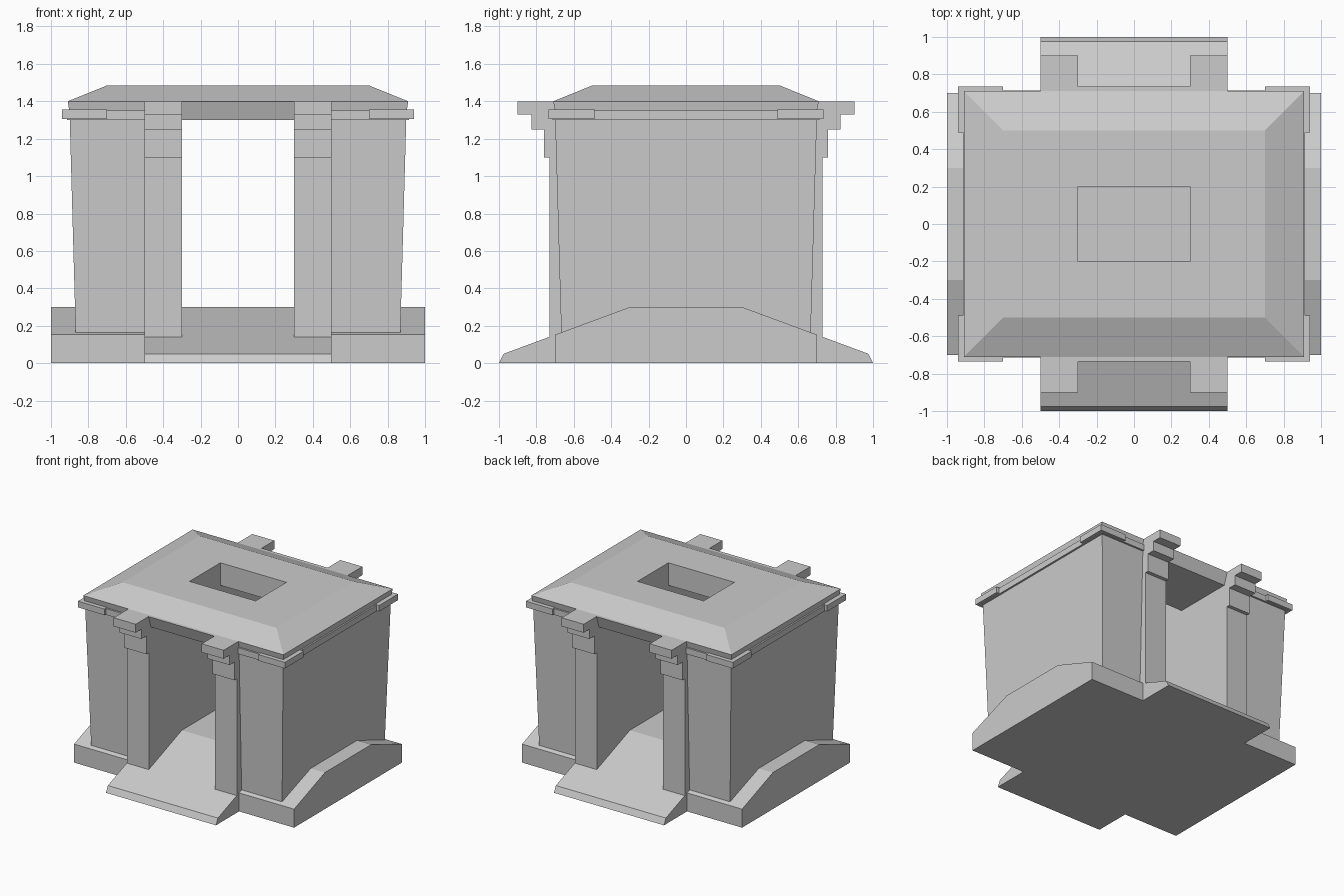
import bpy

if "Cube" in bpy.data.objects:
    bpy.data.objects.remove(bpy.data.objects["Cube"])


def make(name, verts, faces):
    me = bpy.data.meshes.new(name)
    me.from_pydata(verts, [], faces)
    me.update()
    ob = bpy.data.objects.new(name, me)
    bpy.context.collection.objects.link(ob)
    return ob


def rings(name, levels, closed=False):
    """Stack of rectangles (x0, x1, y0, y1, z); capped, or closed into a frame."""
    verts, faces, n = [], [], len(levels)
    for x0, x1, y0, y1, z in levels:
        verts += [(x0, y0, z), (x1, y0, z), (x1, y1, z), (x0, y1, z)]
    for i in range(n if closed else n - 1):
        a, b = i * 4, (i + 1) % n * 4
        for k in range(4):
            j = (k + 1) % 4
            faces.append((a + k, a + j, b + j, b + k))
    if not closed:
        t = n * 4 - 4
        faces += [(3, 2, 1, 0), (t, t + 1, t + 2, t + 3)]
    return make(name, verts, faces)


def box(name, x0, x1, y0, y1, z0, z1):
    return rings(name, [(x0, x1, y0, y1, z0), (x0, x1, y0, y1, z1)])


def extrude_x(name, half, x0, x1):
    """Extrude a y-symmetric profile along x; half lists the +y side, bottom up."""
    prof = half + [(-y, z) for y, z in reversed(half)]
    n = len(prof)
    verts = [(x, y, z) for x in (x0, x1) for y, z in prof]
    faces = [tuple(reversed(range(n))), tuple(range(n, 2 * n))]
    faces += [(i, (i + 1) % n, (i + 1) % n + n, i + n) for i in range(n)]
    return make(name, verts, faces)


# Base: central ramp, with shorter flanks under the walls
extrude_x("ramp", [(1, 0), (0.975, 0.05), (0.3, 0.3)], -0.5, 0.5)
for s, side in ((-1, "left"), (1, "right")):
    x0, x1 = sorted((s * 0.5, s * 1.0))
    extrude_x("base_" + side, [(0.7, 0), (0.7, 0.152), (0.3, 0.3)], x0, x1)

    # Tapered side block
    def span(a, b):
        return tuple(sorted((s * a, s * b)))
    rings("wall_" + side, [(*span(0.45, 0.866), -0.665, 0.665, 0.1),
                           (*span(0.45, 0.9), -0.7, 0.7, 1.32)])

    # Doorway wall with stepped corbels at both ends
    x0, x1 = span(0.3, 0.5)
    extrude_x("corbelled_pier_" + side,
              [(0.73, 0.1), (0.73, 1.1), (0.76, 1.1), (0.76, 1.25), (0.825, 1.25),
               (0.825, 1.33), (0.9, 1.33), (0.9, 1.4)], x0, x1)

    # Cornice band and corner trims
    box("cornice_" + side, *span(0.48, 0.915), -0.715, 0.715, 1.3, 1.35)
    for t, end in ((-1, "front"), (1, "back")):
        y0, y1 = sorted((t * 0.49, t * 0.735))
        box(f"corner_trim_{end}_{side}", *span(0.7, 0.94), y0, y1, 1.305, 1.355)

# Lintels over the doorways, leaning outwards
for t, end in ((-1, "front"), (1, "back")):
    lo, hi = sorted((t * 0.6, t * 0.7)), sorted((t * 0.6, t * 0.735))
    rings("lintel_" + end, [(-0.4, 0.4, *lo, 1.3), (-0.4, 0.4, *hi, 1.4)])

# Hipped roof with an open skylight
rings("roof", [(-x, x, -y, y, z) for x, y, z in (
    (0.895, 0.69, 1.3), (0.91, 0.71, 1.4), (0.7, 0.5, 1.485),
    (0.3, 0.2, 1.485), (0.3, 0.2, 1.3))], closed=True)
